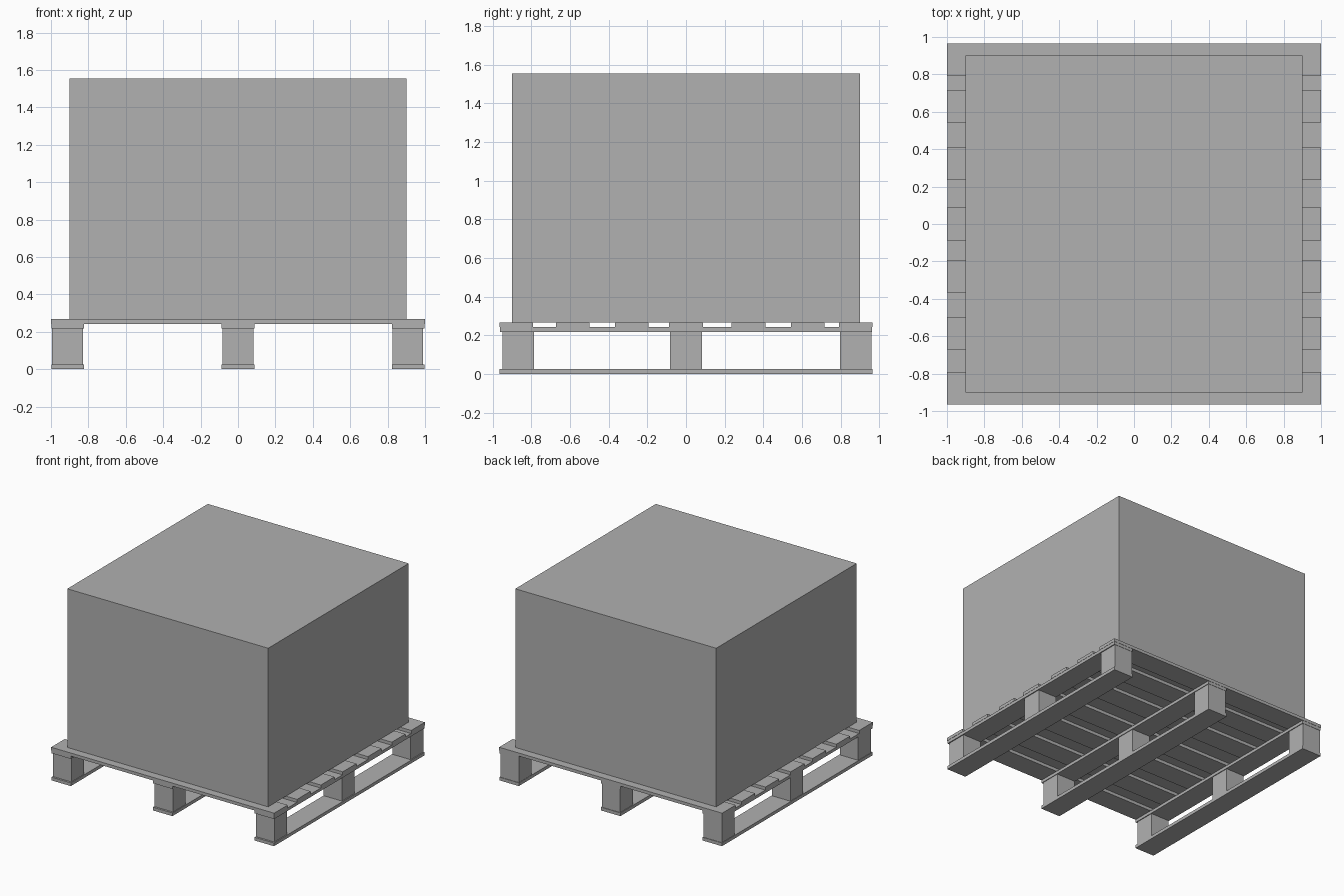
import bpy

if "Cube" in bpy.data.objects:
    bpy.data.objects.remove(bpy.data.objects["Cube"])

# Mid grey shared by every part
grey = bpy.data.materials.new("mid_grey")
grey.diffuse_color = (0.44, 0.44, 0.44, 1)
grey.use_nodes = True
grey.node_tree.nodes["Principled BSDF"].inputs["Base Color"].default_value = grey.diffuse_color


def box(name, x, y, z):
    """Box from (min, max) pairs on each axis."""
    bpy.ops.mesh.primitive_cube_add(size=1)
    ob = bpy.context.object
    ob.name = name
    ob.location = [(a + b) / 2 for a, b in (x, y, z)]
    ob.scale = [b - a for a, b in (x, y, z)]
    bpy.ops.object.transform_apply(location=True, rotation=True, scale=True)
    ob.data.materials.append(grey)
    return ob


def span(centre, width):
    return (centre - width / 2, centre + width / 2)


HALF_Y = 0.965
BOARD = 0.174

# Top deck slats, unevenly spaced by hand-nailing
for i, y in enumerate((-0.878, -0.585, -0.28, 0.0, 0.323, 0.629, 0.878)):
    box(f"deck_slat_{i + 1}", (-1, 1), span(y, BOARD), (0.243, 0.268))

# Three runners: upper board, bottom board and three blocks each
for name, x, block_x in (("left", -0.911, -0.912), ("middle", 0, 0), ("right", 0.911, 0.908)):
    box(f"{name}_upper_board", span(x, BOARD), span(0, 2 * HALF_Y - 0.004), (0.219, 0.243))
    box(f"{name}_bottom_board", span(x, BOARD), (-HALF_Y, HALF_Y), (0, 0.026))
    for place, y in (("front", -0.868), ("centre", 0), ("back", 0.879)):
        box(f"{name}_{place}_block", span(block_x, 0.164), span(y, 0.163), (0.026, 0.219))

# Cargo crate
box("cargo_box", (-0.901, 0.901), (-0.9, 0.9), (0.268, 1.554))
